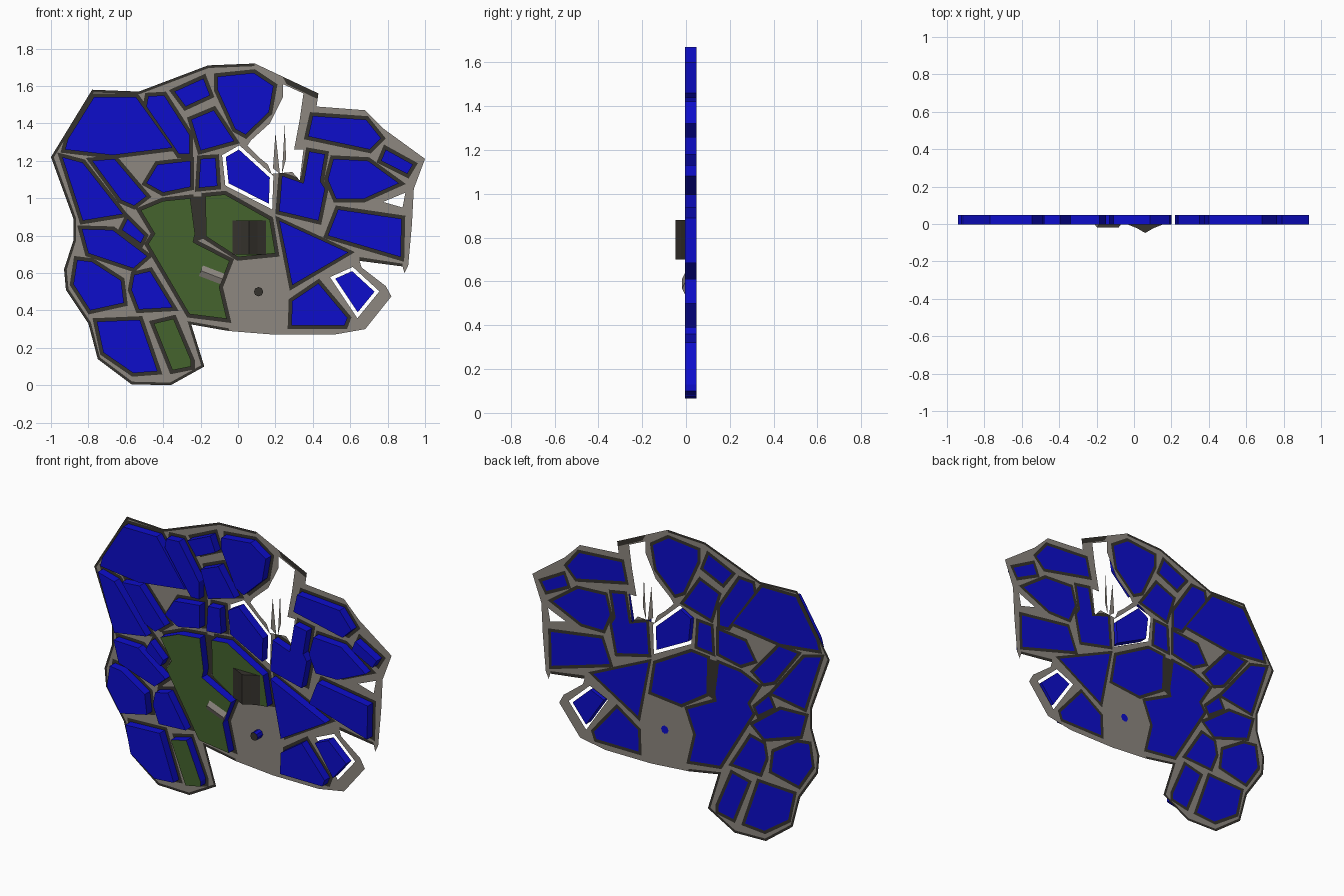
import bpy, bmesh, math
from mathutils import Vector, geometry

if "Cube" in bpy.data.objects:
    bpy.data.objects.remove(bpy.data.objects["Cube"])

BACK, FRONT = 0.047, -0.004      # street level and block-top level (the map faces -y)
KERB = 1.9                       # kerb width; plan coordinates are in hundredths


def material(name, rgb):
    m = bpy.data.materials.new(name)
    m.diffuse_color = (*rgb, 1)
    m.use_nodes = True
    m.node_tree.nodes["Principled BSDF"].inputs["Base Color"].default_value = m.diffuse_color
    return m


STREET = material("street grey", (0.27, 0.245, 0.215))
DARK = material("kerb dark", (0.036, 0.032, 0.026))
BLUE = material("block blue", (0.004, 0.004, 0.60))
GREEN = material("park green", (0.058, 0.125, 0.027))


def make_object(name, bm, mats):
    me = bpy.data.meshes.new(name)
    bm.to_mesh(me)
    bm.free()
    for m in mats:
        me.materials.append(m)
    ob = bpy.data.objects.new(name, me)
    bpy.context.collection.objects.link(ob)
    return ob


def ccw(poly):
    area = sum(a[0] * b[1] - b[0] * a[1] for a, b in zip(poly, poly[1:] + poly[:1]))
    return poly if area > 0 else poly[::-1]


def offset(poly, d):
    """Grow (d > 0) or shrink a counter-clockwise plan outline with mitred corners."""
    out = []
    for i, p in enumerate(poly):
        p = Vector(p)
        e1 = (p - Vector(poly[i - 1])).normalized()
        e2 = (Vector(poly[(i + 1) % len(poly)]) - p).normalized()
        n1, n2 = Vector((e1.y, -e1.x)), Vector((e2.y, -e2.x))
        out.append(tuple(p + (n1 + n2) * d / max(1 + n1.dot(n2), 0.5)))
    return out


def inside(p, poly):
    hit = False
    for a, b in zip(poly, poly[1:] + poly[:1]):
        if (a[1] > p[1]) != (b[1] > p[1]):
            if p[0] < a[0] + (p[1] - a[1]) * (b[0] - a[0]) / (b[1] - a[1]):
                hit = not hit
    return hit


holes, kerbs = [], []            # filled by block(), used to cut the street sheet


def block(name, poly, top=BLUE, kerb=True):
    """Raised city block: blue sides and back, coloured top, kerb or gap around it."""
    poly = ccw(poly)
    ring = offset(poly, KERB)
    holes.append(poly if kerb else ring)
    if kerb:
        kerbs.append(ring)
    bm = bmesh.new()
    f = [bm.verts.new((x / 100, FRONT, z / 100)) for x, z in poly]
    b = [bm.verts.new((x / 100, BACK, z / 100)) for x, z in poly]
    bm.faces.new(f).material_index = 1
    bm.faces.new(b[::-1])
    for i in range(len(f)):
        bm.faces.new((f[i - 1], b[i - 1], b[i], f[i]))
    bmesh.ops.recalc_face_normals(bm, faces=bm.faces)
    make_object(name, bm, [BLUE, top])


def ridge(name, centre, angle, length, profile, mat):
    """Folded prism standing on a block top; profile is (across, y) pairs."""
    a = math.radians(angle)
    along, across = Vector((math.cos(a), math.sin(a))), Vector((math.sin(a), -math.cos(a)))
    bm = bmesh.new()
    ends = []
    for s in (-0.5, 0.5):
        row = []
        for w, y in profile:
            p = (Vector(centre) + along * length * s + across * w) / 100
            row.append(bm.verts.new((p.x, y, p.y)))
        ends.append(row)
    for i in range(len(profile)):
        bm.faces.new((ends[0][i - 1], ends[0][i], ends[1][i], ends[1][i - 1]))
    for row in ends:
        bm.faces.new(row)
    bmesh.ops.recalc_face_normals(bm, faces=bm.faces)
    make_object(name, bm, [mat])


# north-west blocks
block("block_nw_corner", [(-77, 154), (-54.5, 154), (-35, 127), (-67, 123), (-92.5, 126), (-91, 131.5)])
block("block_nw_narrow", [(-48, 154.5), (-39.5, 155), (-26, 134), (-26, 123.5), (-31.5, 123.5), (-49, 149)])
block("block_north_small", [(-34, 157), (-18.5, 164), (-15, 155), (-28, 149)])
block("block_north_inner", [(-25, 142), (-13, 147), (-2, 130.5), (-20, 125.5)])
block("block_north_large", [(-11, 165), (8.5, 167), (19, 160), (16.5, 146), (4, 134), (-1.5, 137), (-11, 158)])
block("block_quay", [(0.5, 126), (17, 111), (16.5, 97), (-5, 108), (-6.5, 122)], kerb=False)
block("block_mid_west", [(-43, 118), (-25.5, 120), (-25.5, 106), (-40, 103), (-49, 108)])
block("block_mid_small", [(-20, 121), (-12, 121.5), (-11, 106.5), (-21, 105.5)])

# west and south-west blocks
block("block_west_diagonal", [(-78, 120), (-66, 121), (-49, 101), (-55.5, 96), (-62.5, 99)])
block("block_west_edge", [(-94, 122), (-83, 119), (-65, 96), (-61.5, 91.5), (-83, 88)])
block("block_west_mid", [(-83.5, 83.5), (-67, 83), (-48.5, 69), (-56, 62.5), (-80, 70.5)])
block("block_west_tiny", [(-59, 89), (-50, 80), (-52, 76), (-62, 83)])
block("block_sw_edge", [(-86, 67), (-78, 66), (-62.5, 56), (-61, 44), (-79, 40), (-88, 54)])
block("block_sw_inner", [(-55.5, 59), (-47, 61), (-35, 41.5), (-53, 40.5), (-57, 51)])
block("block_south_corner", [(-75.5, 34), (-52.5, 35), (-43, 7.5), (-56, 6.5), (-72, 17.5)])
block("park_south", [(-45, 33), (-34.5, 35.5), (-25, 13), (-25, 10), (-35, 8)], GREEN)

# east blocks
block("block_ne_long", [(40, 144), (68.5, 142), (76.5, 132), (70.5, 126), (37.5, 133)])
block("block_ne_small", [(79, 126), (93.5, 118), (90.5, 113), (76.5, 120)])
block("block_east_upper", [(51, 121), (69.5, 120), (86, 108), (67, 99.5), (52.5, 99.5), (48, 110)])
block("block_east_stepped", [(23.5, 112), (35, 108), (38, 125), (46.5, 123.5), (44, 109), (46.5, 105),
                             (43, 88), (22, 93)])
block("block_east_lower", [(53.5, 94), (87.5, 89), (87, 68.5), (48, 80)])
block("block_east_triangle", [(22, 88), (59, 71), (29, 53.5)])
block("block_se_inner", [(43, 54.5), (58.5, 36), (57, 32), (28.5, 32), (29, 45)])
block("block_se_island", [(52, 57), (61, 61), (73, 50), (64, 39)], kerb=False)

# central parks and fountain
block("park_west", [(-52, 93.5), (-40, 98.5), (-25.5, 100), (-23, 81), (-24, 76.5), (-4.5, 66.5), (-10, 52.5),
                    (-6, 35.5), (-26, 38), (-48, 75.5), (-44.5, 81)], GREEN)
block("park_east", [(-17.5, 101), (-7, 102), (17, 88.5), (20, 70.5), (0, 68.5), (-17, 79.5)], GREEN)
block("fountain", [(11 + 2.5 * math.cos(i * math.pi / 4), 50 + 2.5 * math.sin(i * math.pi / 4))
                   for i in range(8)], DARK)
kerbs.pop()                      # the fountain stands straight on the plaza

# folded monument and bench on the parks
ridge("monument", (6, 79), 90, 18, [(-9, FRONT), (-4.5, -0.022), (0, -0.048), (4.5, -0.022), (9, FRONT)], DARK)
ridge("bench", (-14, 59), -21, 12.5, [(-3, FRONT), (0, -0.018), (3, FRONT)], STREET)

# street sheet outline, counter-clockwise from the top
outline = [(9, 172), (-16, 171), (-53, 157), (-78, 158), (-100, 122), (-88, 89), (-88, 77.5), (-93, 62),
           (-92, 51), (-80, 33), (-75, 14), (-57, 0.5), (-36, 0), (-18, 10), (-25, 32.5), (-5, 29), (20, 27),
           (51, 27), (68, 30), (82, 47.5), (79, 53), (66, 63), (65, 66.5), (88, 63.5), (89, 60), (91, 64),
           (93, 86), (94, 105), (100, 121), (78, 137), (68, 147), (42, 149), (43, 156), (26, 164)]

# open harbour and small triangular yard
holes.append([(24, 161), (35, 156), (33, 142), (30, 126), (35, 126), (33, 109.5), (29, 114), (18, 113),
              (16, 118), (11, 122), (5, 128), (7, 131), (17, 140), (24, 154)])
holes.append([(77.5, 98), (89.5, 103), (88, 95)])

# dark western rim, park path, quay edge and notch edge
kerbs.append(outline[:16] + offset(outline, -1.4)[:16][::-1])
kerbs.append([(-25.5, 101), (-17, 101), (-16, 79.5), (-23, 76.5)])
kerbs.append([(24, 164.7), (43, 156), (42.5, 153), (26, 161)])
kerbs.append([(65, 66.5), (88, 63.5), (88, 65), (65, 68.5)])

# triangulate the sheet along every outline, then drop holes and colour kerbs
pts, edges = [], []
for poly in [outline] + holes + kerbs:
    n = len(pts)
    pts += [Vector(p) for p in poly]
    edges += [(n + i, n + (i + 1) % len(poly)) for i in range(len(poly))]
verts, _, tris, *_ = geometry.delaunay_2d_cdt(pts, edges, [], 0, 1e-4)
bm = bmesh.new()
vs = [bm.verts.new((v.x / 100, BACK, v.y / 100)) for v in verts]
for t in tris:
    c = sum((verts[i] for i in t), Vector((0, 0))) / len(t)
    if inside(c, outline) and not any(inside(c, h) for h in holes):
        face = bm.faces.new([vs[i] for i in t])
        face.material_index = int(any(inside(c, k) for k in kerbs))
bmesh.ops.delete(bm, geom=[v for v in bm.verts if not v.link_faces], context='VERTS')
make_object("street_sheet", bm, [STREET, DARK])

# thin piers in the harbour
for i, tri in enumerate([[(20, 135), (18.7, 116), (22.4, 113)], [(25, 139), (23.5, 113), (25.7, 121)]]):
    bm = bmesh.new()
    bm.faces.new([bm.verts.new((x / 100, BACK, z / 100)) for x, z in tri])
    make_object(f"pier_{i + 1}", bm, [STREET])
